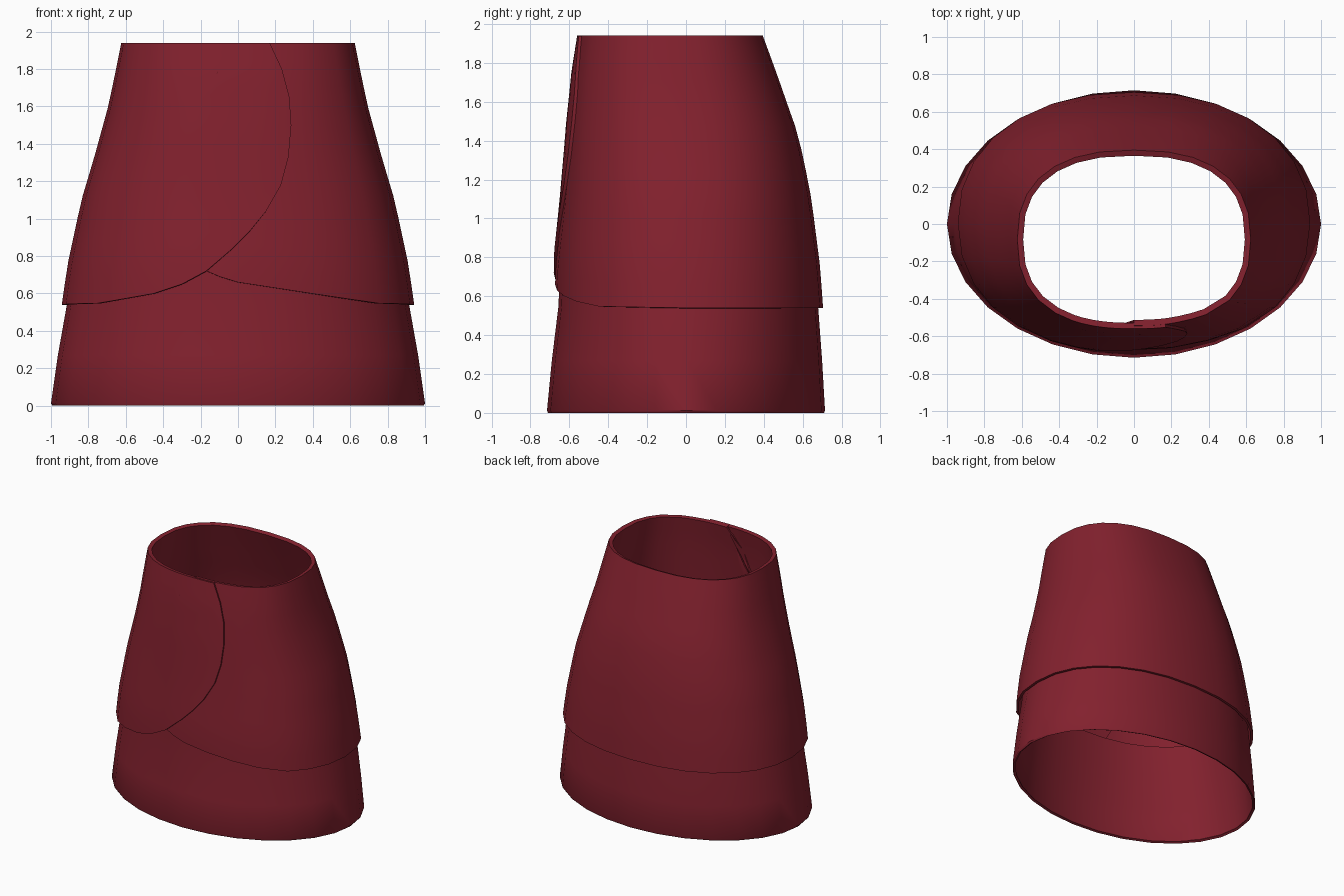
import bpy, bmesh, math

if "Cube" in bpy.data.objects:
    bpy.data.objects.remove(bpy.data.objects["Cube"])

SIDES = 28
TOP = 1.94

# Section profiles: (z, half width, front y, back y, squareness; 2 is an ellipse)
OUTER = [(0.54, 0.942, -0.692, 0.705, 2.2), (0.75, 0.912, -0.687, 0.69, 2.22),
         (1.10, 0.837, -0.65, 0.645, 2.28), (1.33, 0.768, -0.63, 0.60, 2.33),
         (1.48, 0.727, -0.618, 0.56, 2.36), (1.60, 0.694, -0.605, 0.517, 2.4),
         (1.75, 0.662, -0.59, 0.465, 2.43), (TOP, 0.624, -0.56, 0.395, 2.45)]
UNDER = [(0.0, 0.992, -0.71, 0.71, 2.0), (0.012, 1.0, -0.715, 0.715, 2.0),
         (0.27, 0.963, -0.69, 0.70, 2.05), (0.54, 0.915, -0.657, 0.68, 2.13),
         (0.77, 0.872, -0.645, 0.655, 2.2)]

# Wrap edges as (edge x, edge z, x on the waist above it)
FLAP = [(0.17, TOP, 0.17), (0.235, 1.80, 0.14), (0.275, 1.65, 0.10), (0.285, 1.50, 0.05),
        (0.27, 1.33, 0.0), (0.23, 1.18, -0.05), (0.15, 1.04, -0.10), (0.06, 0.93, -0.14),
        (-0.03, 0.84, -0.17), (-0.17, 0.72, -0.22), (-0.30, 0.65, -0.28),
        (-0.45, 0.60, -0.33), (-0.62, 0.57, -0.42)]
UNDERLAP = [(0.75, 0.553, 0.49), (0.58, 0.573, 0.39), (0.40, 0.60, 0.32), (0.20, 0.63, 0.25),
            (0.0, 0.66, 0.20), (-0.10, 0.69, 0.17), (-0.17, 0.72, 0.14), (-0.27, 0.79, 0.10),
            (-0.33, 0.90, 0.08), (-0.34, 1.05, 0.06), (-0.30, 1.25, 0.04),
            (-0.22, 1.50, 0.02), (-0.10, 1.75, 0.01), (0.0, TOP, 0.0)]

cloth = bpy.data.materials.new("dark red cloth")
cloth.diffuse_color = (0.225, 0.015, 0.027, 1)
cloth.use_nodes = True
cloth.node_tree.nodes["Principled BSDF"].inputs["Base Color"].default_value = cloth.diffuse_color


def section(profile, z):
    """Half width, front, back and squareness at height z."""
    for lo, hi in zip(profile, profile[1:]):
        if z <= hi[0]:
            break
    t = (z - lo[0]) / (hi[0] - lo[0])
    return [a + (b - a) * t for a, b in zip(lo[1:], hi[1:])]


def power(v, e):
    return math.copysign(abs(v) ** e, v)


def point(profile, angle, z, inset=0.0):
    """Angle 0 faces front, positive towards +x."""
    rx, front, back, p = section(profile, z)
    ry = (back - front) / 2 - inset
    return ((rx - inset) * power(math.sin(angle), 2 / p),
            (front + back) / 2 - ry * power(math.cos(angle), 2 / p), z)


def angle_at(x, z):
    rx, _, _, p = section(OUTER, z)
    return math.asin(power(x / rx, p / 2))


def sheet(name, columns, low, high):
    """Cloth sheet from columns of points, thickened inwards from low (hem) to high (waist)."""
    bm = bmesh.new()
    grid = [[bm.verts.new(p) for p in col] for col in columns]
    for a, b in zip(grid, grid[1:]):
        for i in range(len(a) - 1):
            bm.faces.new((a[i], a[i + 1], b[i + 1], b[i]))
    bmesh.ops.remove_doubles(bm, verts=bm.verts, dist=0.0005)
    mesh = bpy.data.meshes.new(name)
    bm.to_mesh(mesh)
    bm.free()
    mesh.materials.append(cloth)
    obj = bpy.data.objects.new(name, mesh)
    bpy.context.collection.objects.link(obj)
    group = obj.vertex_groups.new(name="thickness")
    for v in mesh.vertices:
        t = min(1, max(0, (v.co.z - 0.54) / (TOP - 0.54)))
        group.add([v.index], (low + (high - low) * t) / high, 'REPLACE')
    mod = obj.modifiers.new("thickness", 'SOLIDIFY')
    mod.thickness = high
    mod.offset = -1
    mod.vertex_group = group.name
    bpy.ops.object.select_all(action='DESELECT')
    obj.select_set(True)
    bpy.context.view_layer.objects.active = obj
    bpy.ops.object.modifier_apply(modifier=mod.name)
    bpy.ops.object.shade_smooth_by_angle(angle=math.radians(40))
    return obj


# Lower underskirt band
sheet("underskirt", [[point(UNDER, -2 * math.pi * j / SIDES, row[0]) for row in UNDER]
                     for j in range(SIDES + 1)], 0.018, 0.018)

# Wrap skirt: flap edge, round the back, then tucked under the flap
full = 2 * math.pi
cols = [(angle_at(x, z), z, angle_at(xt, TOP)) for x, z, xt in FLAP]
step = full / SIDES
for j in range(4, SIDES - 3):
    a = -j * step
    hem = 0.54 + 0.012 * max(0, math.cos(a))
    cols.append((a, hem, a))
cols += [(angle_at(x, z) - full, z, angle_at(xt, TOP) - full) for x, z, xt in UNDERLAP
         if x < 0.6]

ROWS = 12
columns = []
for bottom, hem, top in cols:
    col = []
    for i in range(ROWS + 1):
        t = i / ROWS
        a = bottom + (top - bottom) * t
        # the underlap sinks slightly below the flap
        s = min(1, max(0, (0.8 - (a + full)) / 0.4))
        col.append(point(OUTER, a, hem + (TOP - hem) * t, 0.016 * s))
    columns.append(col)
sheet("wrap_skirt", columns, 0.018, 0.032)
